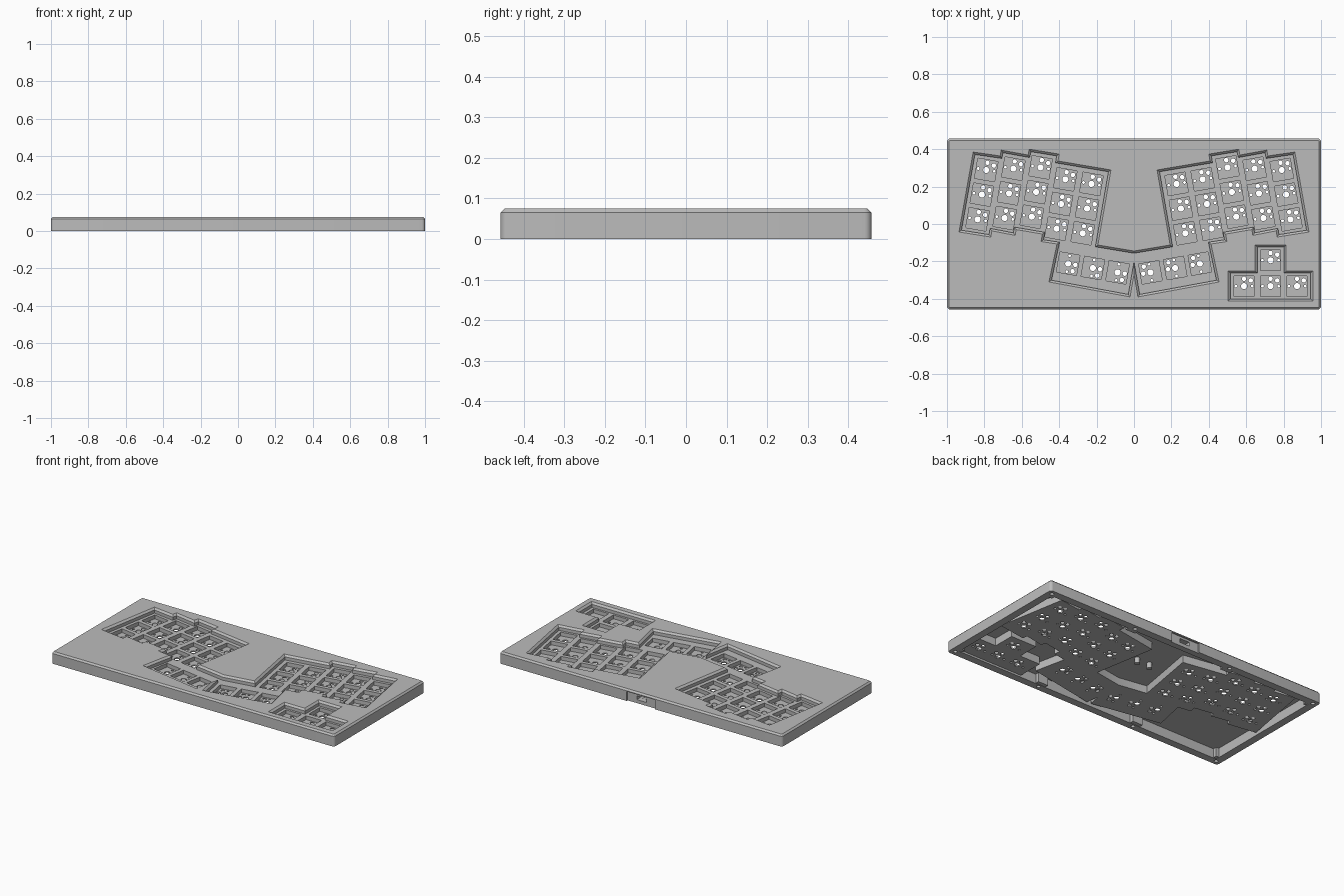
import bpy, bmesh, math
from mathutils import Vector, Matrix

if "Cube" in bpy.data.objects:
    bpy.data.objects.remove(bpy.data.objects["Cube"])

grey = bpy.data.materials.new("case_grey")
grey.use_nodes = True
GREY = (0.5, 0.5, 0.5, 1)
grey.diffuse_color = GREY
grey.node_tree.nodes["Principled BSDF"].inputs["Base Color"].default_value = GREY

HEIGHT, ROOF, PLATE, FLOOR, POD = 0.075, 0.06, 0.044, 0.02, 0.012
TILT = math.radians(10)
PX, PY = 0.1417, 0.134          # key spacing


def box(bm, x0, x1, y0, y1, z0, z1, mat=Matrix()):
    size = Matrix.Diagonal((x1 - x0, y1 - y0, z1 - z0, 1))
    mid = Matrix.Translation(((x0 + x1) / 2, (y0 + y1) / 2, (z0 + z1) / 2))
    return bmesh.ops.create_cube(bm, size=1, matrix=mat @ mid @ size)["verts"]


def cylinder(bm, p, r, z0, z1, sides=20):
    bmesh.ops.create_cone(bm, cap_ends=True, segments=sides, radius1=r, radius2=r, depth=z1 - z0,
                          matrix=Matrix.Translation((p[0], p[1], (z0 + z1) / 2)))


def offset(poly, d):
    """Grow (d > 0) or shrink a counter-clockwise outline with mitred corners."""
    out = []
    for i, p in enumerate(poly):
        a = (p - poly[i - 1]).normalized()
        b = (poly[(i + 1) % len(poly)] - p).normalized()
        na, nb = Vector((a.y, -a.x)), Vector((b.y, -b.x))
        out.append(p + (na + nb) * d / (1 + na.dot(nb)))
    return out


def loft(bm, poly, levels):
    """Stack offset copies of an outline; levels are (offset, z)."""
    rings = [[bm.verts.new((p.x, p.y, z)) for p in offset(poly, d)] for d, z in levels]
    n = len(poly)
    for lo, hi in zip(rings, rings[1:]):
        for i in range(n):
            bm.faces.new((lo[i], lo[(i + 1) % n], hi[(i + 1) % n], hi[i]))
    bm.faces.new(rings[0][::-1])
    bm.faces.new(rings[-1])


def make_object(name, bm):
    bmesh.ops.recalc_face_normals(bm, faces=bm.faces)
    mesh = bpy.data.meshes.new(name)
    bm.to_mesh(mesh)
    bm.free()
    mesh.materials.append(grey)
    ob = bpy.data.objects.new(name, mesh)
    bpy.context.collection.objects.link(ob)
    return ob


def combine(target, bm, operation):
    tool = make_object("cutter", bm)
    tool.hide_render = True
    mod = target.modifiers.new("cut", "BOOLEAN")
    mod.object, mod.operation, mod.solver = tool, operation, "EXACT"
    bpy.context.view_layer.objects.active = target
    bpy.ops.object.modifier_apply(modifier=mod.name)
    bpy.data.objects.remove(tool)


# Outlines of the key wells
half = [(0, -.144), (-.193, -.112), (-.123, .289), (-.406, .337), (-.40, .374), (-.56, .40),
        (-.567, .369), (-.71, .395), (-.716, .364), (-.86, .385), (-.936, -.043), (-.765, -.07),
        (-.76, -.037), (-.635, -.061), (-.63, -.03), (-.49, -.054), (-.497, -.094),
        (-.412, -.107), (-.455, -.31), (-.021, -.39), (0, -.27)]
main_well = [Vector(p) for p in half + [(-x, y) for x, y in reversed(half[1:-1])]]
arrow_well = [Vector(p) for p in [(.503, -.412), (.957, -.412), (.957, -.251), (.813, -.251),
                                  (.813, -.112), (.647, -.112), (.647, -.251), (.503, -.251)]]
wells = (main_well, arrow_well)

# Key positions as (x, y, square angle, socket angle)
keys = []
across = Vector((math.cos(TILT), -math.sin(TILT)))
up = Vector((math.sin(TILT), math.cos(TILT)))
for side in (1, -1):
    for col, stagger in enumerate((0, .032, .064, .024, .024)):
        for row in range(3):
            p = Vector((-.79, .289)) + across * PX * col + up * (stagger - PY * row)
            keys.append((side * p.x, p.y, -side * TILT, 0))
    for i in range(3):
        p = Vector((-.352, -.212)) + across * PY * i
        keys.append((side * p.x, p.y, -side * TILT, -side * math.pi / 2))
for i in range(3):
    keys.append((.73 + PX * (i - 1), -.332, 0, 0))
keys.append((.73, -.332 + PY + .004, 0, 0))

# Case block with rounded corners and chamfered top
bm = bmesh.new()
box(bm, -1, 1, -.457, .457, 0, HEIGHT)
upright = [e for e in bm.edges if abs(e.verts[0].co.z - e.verts[1].co.z) > .01]
bmesh.ops.bevel(bm, geom=upright, offset=.018, segments=5, profile=.5, affect="EDGES")
rim = [e for e in bm.edges if all(v.co.z > HEIGHT - .001 for v in e.verts)]
bmesh.ops.bevel(bm, geom=rim, offset=.01, segments=1, affect="EDGES")
case = make_object("keyboard_case", bm)

# Hollow underside
bm = bmesh.new()
box(bm, -.952, .952, -.409, .409, -.1, ROOF)
combine(case, bm, "DIFFERENCE")

# Pods beneath the wells, screw bosses and two pegs
screws = [(x, y) for x in (-.967, -.35, .35, .967) for y in (-.427, .427)]
bm = bmesh.new()
for well in wells:
    loft(bm, well, [(.008, POD), (.008, ROOF + .004)])
combine(case, bm, "UNION")
bm = bmesh.new()
for x, y in screws:
    s = math.copysign(1, y)
    y0, y1 = sorted((s * .385, s * .43))
    box(bm, max(x - .035, -.97), min(x + .035, .97), y0, y1, .002, ROOF + .005)
for x in (-.03, .06):
    cylinder(bm, (x, .1), .016, .025, ROOF + .005)
combine(case, bm, "UNION")

# Chamfered wells and the connector recess on the back
bm = bmesh.new()
for well in wells:
    loft(bm, well, [(-.012, PLATE), (-.012, HEIGHT - .011), (.002, HEIGHT + .002)])
box(bm, -.1, .1, .447, .5, -.01, .06)
combine(case, bm, "DIFFERENCE")

# Square switch openings, connector slot and screw holes
bm = bmesh.new()
S = .0545
for x, y, angle, _ in keys:
    box(bm, -S, S, -S, S, FLOOR, .07, Matrix.Translation((x, y, 0)) @ Matrix.Rotation(angle, 4, "Z"))
box(bm, -.035, .035, .38, .5, .022, .047)
for p in screws:
    cylinder(bm, p, .012, -.01, .035)
combine(case, bm, "DIFFERENCE")

# Socket holes through each floor
bm = bmesh.new()
sockets = [(0, 0, .0165), (-.0433, 0, .0075), (.0433, 0, .0075), (0, .039, .012), (.036, .03, .012)]
for x, y, angle, turn in keys:
    for hx, hy, r in sockets:
        p = Vector((x, y, 0)) + Matrix.Rotation(angle + turn, 3, "Z") @ Vector((hx, hy, 0))
        cylinder(bm, p, r, -.02, .035, 16)
combine(case, bm, "DIFFERENCE")

bpy.ops.object.select_all(action="DESELECT")
case.select_set(True)
bpy.context.view_layer.objects.active = case
bpy.ops.object.shade_smooth_by_angle(angle=math.radians(30))
